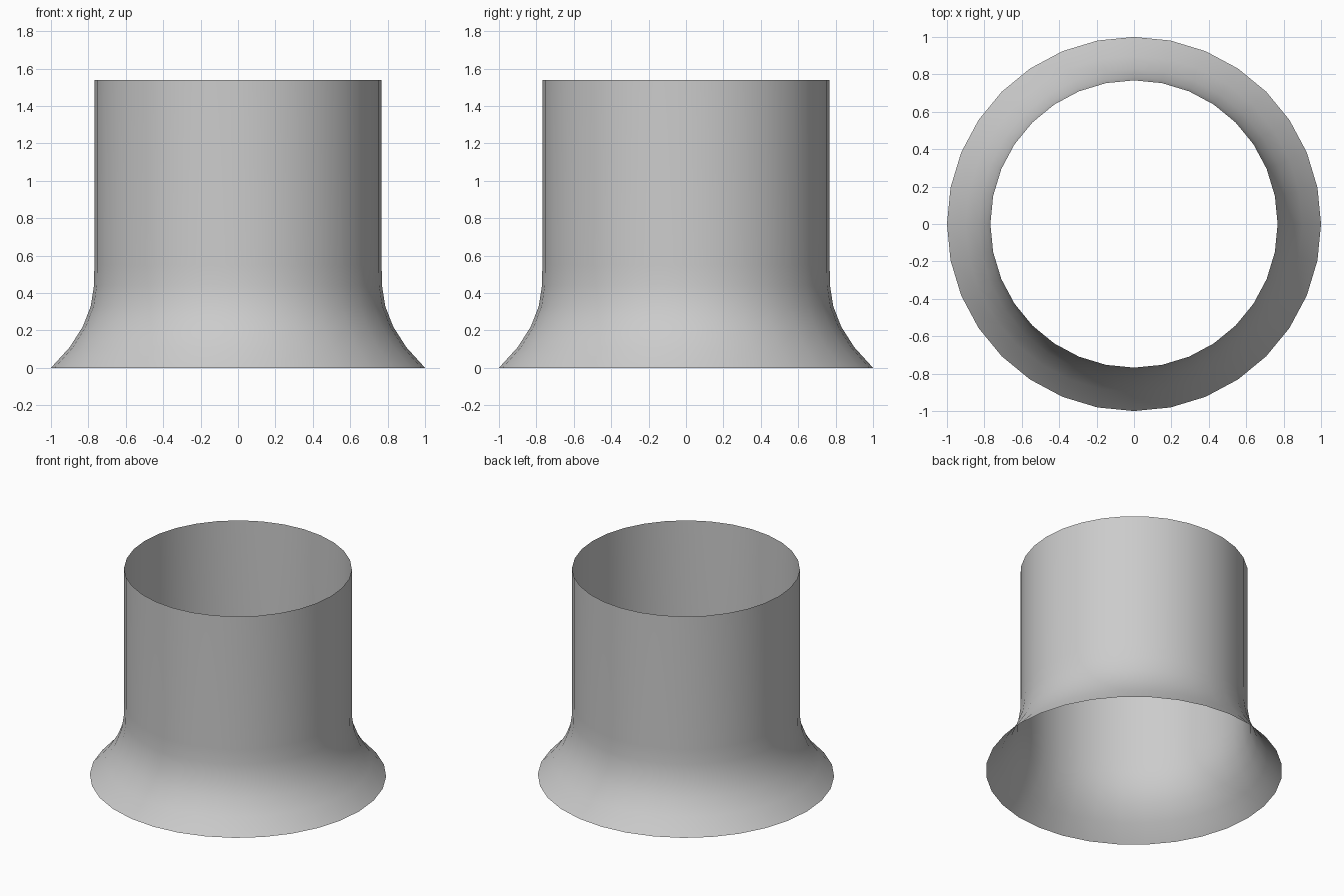
import bpy, bmesh
from math import cos, sin, tau

if "Cube" in bpy.data.objects:
    bpy.data.objects.remove(bpy.data.objects["Cube"])

SIDES = 32
# Wall profile (radius, height): flared foot, then a straight neck
PROFILE = [(1.0, 0), (0.9, 0.11), (0.83, 0.22), (0.787, 0.33),
           (0.77, 0.44), (0.768, 0.55), (0.768, 1.54)]

# Open, single-walled flared tube
bm = bmesh.new()
rings = [[bm.verts.new((r * cos(tau * i / SIDES), r * sin(tau * i / SIDES), z))
          for i in range(SIDES)] for r, z in PROFILE]
for low, high in zip(rings, rings[1:]):
    for i in range(SIDES):
        j = (i + 1) % SIDES
        bm.faces.new((low[i], low[j], high[j], high[i])).smooth = True

mesh = bpy.data.meshes.new("flared_tube")
bm.to_mesh(mesh)
bm.free()
tube = bpy.data.objects.new("flared_tube", mesh)
bpy.context.collection.objects.link(tube)
